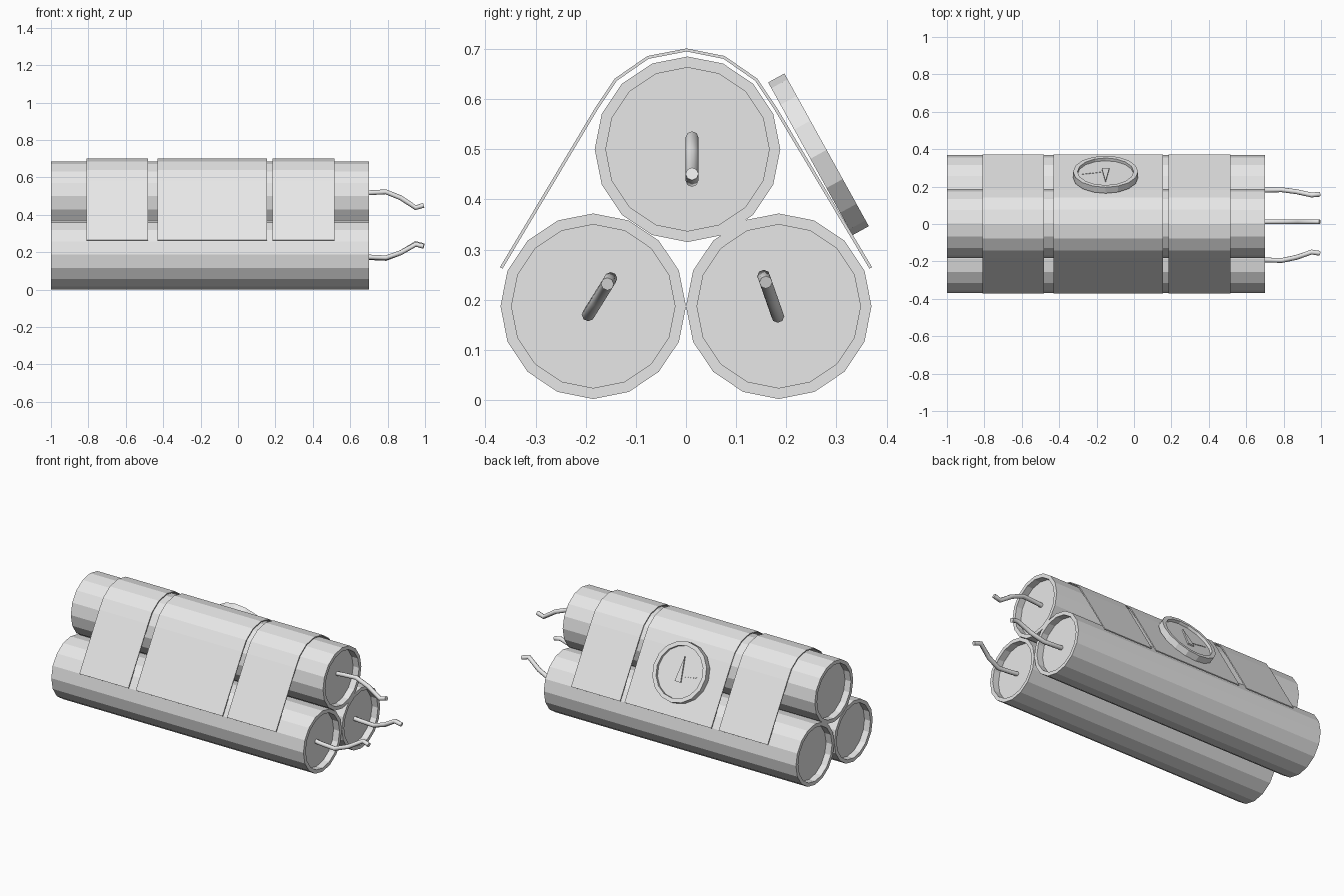
import bpy, bmesh
from math import sin, cos, pi
from mathutils import Vector, Matrix

if "Cube" in bpy.data.objects:
    bpy.data.objects.remove(bpy.data.objects["Cube"])

grey = bpy.data.materials.new("plain_grey")
grey.use_nodes = True
grey.diffuse_color = (0.8, 0.8, 0.8, 1)
grey.node_tree.nodes["Principled BSDF"].inputs["Base Color"].default_value = (0.8, 0.8, 0.8, 1)


def add_object(name, bm):
    bmesh.ops.recalc_face_normals(bm, faces=bm.faces)
    mesh = bpy.data.meshes.new(name)
    bm.to_mesh(mesh)
    bm.free()
    mesh.materials.append(grey)
    obj = bpy.data.objects.new(name, mesh)
    bpy.context.collection.objects.link(obj)
    return obj


def lathe(name, profile, sides, matrix):
    """Spin (radius, height) pairs around local z and cap both ends."""
    bm = bmesh.new()
    rings = [[bm.verts.new(matrix @ Vector((r * cos(2 * pi * i / sides),
                                            r * sin(2 * pi * i / sides), h)))
              for i in range(sides)] for r, h in profile]
    for a, b in zip(rings, rings[1:]):
        for i in range(sides):
            j = (i + 1) % sides
            bm.faces.new((a[i], a[j], b[j], b[i]))
    bm.faces.new(rings[0])
    bm.faces.new(rings[-1])
    return add_object(name, bm)


def prism(name, outline, depth, matrix):
    """Extrude a flat local xy outline along local z."""
    bm = bmesh.new()
    face = bm.faces.new([bm.verts.new((x, y, 0)) for x, y in outline])
    new = bmesh.ops.extrude_face_region(bm, geom=[face])["geom"]
    bmesh.ops.translate(bm, vec=(0, 0, depth),
                        verts=[v for v in new if isinstance(v, bmesh.types.BMVert)])
    bm.transform(matrix)
    return add_object(name, bm)


# Three tubes with recessed end caps
R, RIM, X0, X1, RECESS = 0.185, 0.163, -1.0, 0.7, 0.04
tube_profile = [(RIM, X0 + RECESS), (RIM, X0), (R, X0), (R, X1), (RIM, X1), (RIM, X1 - RECESS)]
along_x = Matrix.Rotation(pi / 2, 4, "Y")
tubes = {"top": (0.003, 0.5), "front": (-0.185, 0.187), "back": (0.185, 0.187)}
for side, (y, z) in tubes.items():
    lathe(side + "_tube", tube_profile, 16, Matrix.Translation((0, y, z)) @ along_x)

# Bent wires: one shape, turned a different way on each tube
wire_path = [(0.65, 0.01), (0.7, 0.005), (0.79, 0), (0.87, 0.032), (0.95, 0.085), (0.993, 0.072)]
wires = {"top": (0.012, 0.523, 0, -1),
         "front": (-0.195, 0.17, 0.53, 0.85),
         "back": (0.183, 0.167, -0.33, 0.94)}
for side, (y, z, dy, dz) in wires.items():
    curve = bpy.data.curves.new(side + "_wire", "CURVE")
    curve.dimensions = "3D"
    curve.bevel_depth = 0.013
    curve.bevel_resolution = 2
    curve.use_fill_caps = True
    spline = curve.splines.new("POLY")
    spline.points.add(len(wire_path) - 1)
    for point, (x, s) in zip(spline.points, wire_path):
        point.co = (x, y + dy * s, z + dz * s, 1)
    curve.materials.append(grey)
    bpy.context.collection.objects.link(bpy.data.objects.new(side + "_wire", curve))

# Straps draped over the bundle
half = [(0.371, 0.265), (0.181, 0.583), (0.142, 0.641), (0.077, 0.686)]
drape = [(-y, z) for y, z in half] + [(0.001, 0.701)] + half[::-1]
for name, a, b in (("left_strap", 0.185, 0.515), ("middle_strap", -0.43, 0.155),
                   ("right_strap", -0.81, -0.48)):
    bm = bmesh.new()
    rows = [[bm.verts.new((x, y, z)) for y, z in drape] for x in (a, b)]
    for i in range(len(drape) - 1):
        bm.faces.new((rows[0][i], rows[1][i], rows[1][i + 1], rows[0][i + 1]))
    strap = add_object(name, bm)
    solid = strap.modifiers.new("thickness", "SOLIDIFY")
    solid.thickness = 0.006
    # Keep the given profile as the outer skin
    solid.offset = -1 if strap.data.polygons[4].normal.z > 0 else 1

# Dial on the back slope: local x = model x, local y = up the slope
normal = Vector((0, 0.875, 0.484)).normalized()
right = Vector((-1, 0, 0))
up = normal.cross(right)
dial = Matrix.Translation((-0.152, 0.248, 0.481)) @ Matrix((right, up, normal)).transposed().to_4x4()
lathe("dial_case", [(0.174, 0), (0.174, 0.037), (0.15, 0.037), (0.15, 0.02)], 16, dial)

# Dial hand and dashed mark
on_face = dial @ Matrix.Translation((0, 0, 0.02))
prism("dial_hand", [(-0.02, -0.055), (0.02, -0.055), (0, 0.09)], 0.008, on_face)
for i in range(6):
    x = 0.025 + i * 0.018
    y = -0.025 + i * 0.004
    prism("dial_dash", [(x, y), (x + 0.011, y + 0.002), (x + 0.011, y + 0.007), (x, y + 0.005)],
          0.003, on_face)
